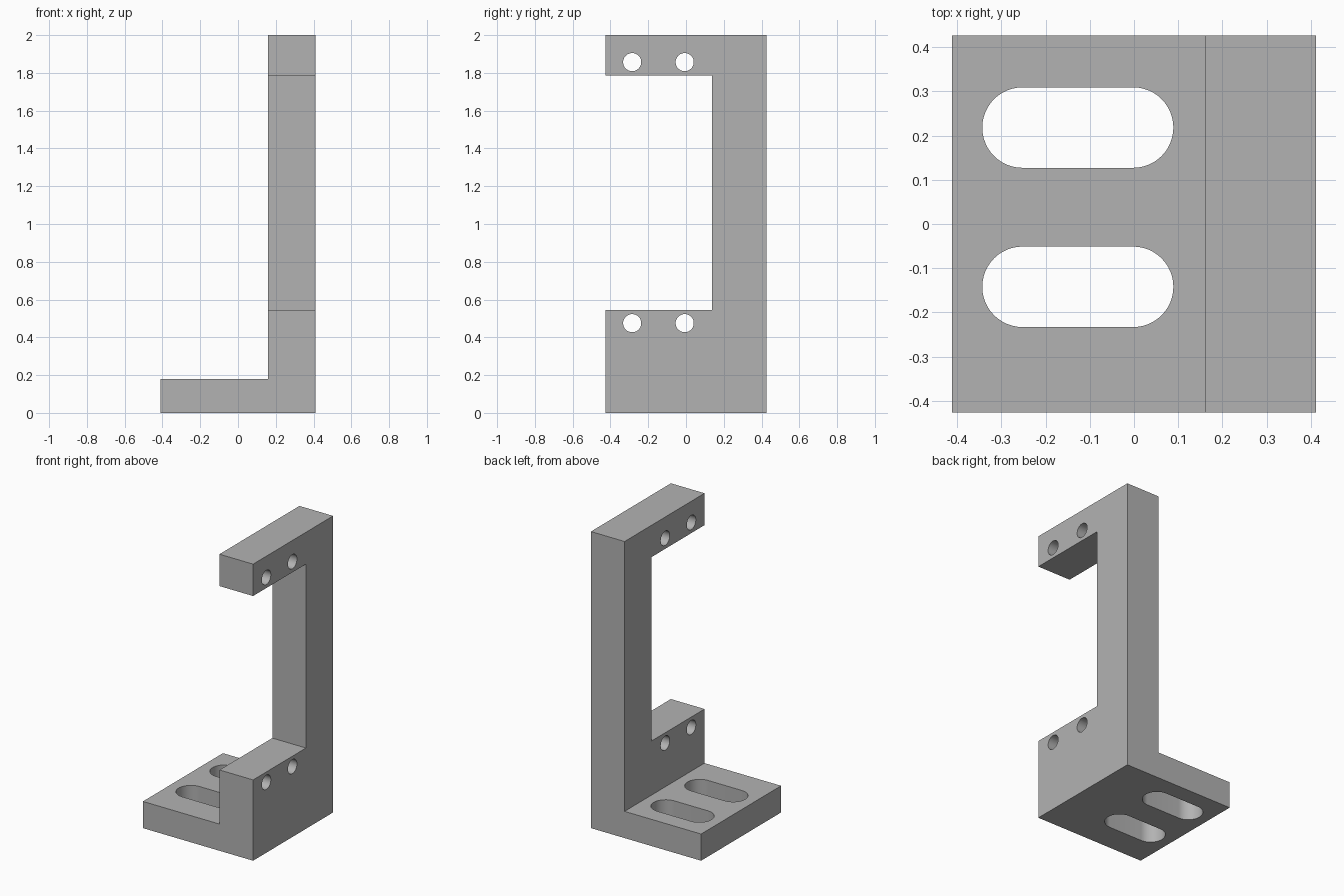
import bpy, bmesh, math
from mathutils import Vector

if "Cube" in bpy.data.objects:
    bpy.data.objects.remove(bpy.data.objects["Cube"], do_unlink=True)

HALF_X, HALF_Y, HEIGHT = 0.411, 0.426, 2.0
WALL_X = 0.16          # inner face of the upright
BASE_TOP = 0.18

grey = bpy.data.materials.new("plain grey")
grey.use_nodes = True
grey.diffuse_color = (0.45, 0.45, 0.45, 1)
grey.node_tree.nodes["Principled BSDF"].inputs["Base Color"].default_value = grey.diffuse_color


def prism(name, points, sweep):
    """Closed solid: a flat outline swept along a vector."""
    bm = bmesh.new()
    face = bm.faces.new([bm.verts.new(p) for p in points])
    top = bmesh.ops.extrude_face_region(bm, geom=[face])["geom"]
    moved = [v for v in top if isinstance(v, bmesh.types.BMVert)]
    bmesh.ops.translate(bm, verts=moved, vec=Vector(sweep))
    bmesh.ops.recalc_face_normals(bm, faces=bm.faces[:])
    mesh = bpy.data.meshes.new(name)
    bm.to_mesh(mesh)
    bm.free()
    mesh.materials.append(grey)
    obj = bpy.data.objects.new(name, mesh)
    bpy.context.collection.objects.link(obj)
    return obj


def arc(cx, cy, radius, start, end, steps):
    angles = [start + (end - start) * i / steps for i in range(steps + 1)]
    return [(cx + radius * math.cos(a), cy + radius * math.sin(a)) for a in angles]


# L-shaped body: base plate and upright in one piece
outline = [(-HALF_X, 0), (HALF_X, 0), (HALF_X, HEIGHT),
           (WALL_X, HEIGHT), (WALL_X, BASE_TOP), (-HALF_X, BASE_TOP)]
bracket = prism("bracket", [(x, -HALF_Y, z) for x, z in outline], (0, 2 * HALF_Y, 0))

cutters = []

# Open window in the upright, leaving a lower block, a rear post and a top arm
window = [(-1, 0.545), (0.137, 0.545), (0.137, 1.785), (-1, 1.785)]
cutters.append(prism("window_cutter", [(0, y, z) for y, z in window], (1, 0, 0)))

# Two long mounting slots through the base
for y in (-0.142, 0.218):
    slot = (arc(-0.002, y, 0.091, -math.pi / 2, math.pi / 2, 24)
            + arc(-0.252, y, 0.091, math.pi / 2, 3 * math.pi / 2, 24))
    cutters.append(prism("slot_cutter", [(px, py, -0.1) for px, py in slot], (0, 0, 0.5)))

# Bolt holes through the lower block and the top arm
for z in (0.475, 1.857):
    for y in (-0.285, -0.007):
        ring = arc(y, z, 0.048, 0, 2 * math.pi, 40)[:-1]
        cutters.append(prism("hole_cutter", [(0, py, pz) for py, pz in ring], (1, 0, 0)))

bpy.context.view_layer.objects.active = bracket
for cutter in cutters:
    cutter.hide_render = True
    cut = bracket.modifiers.new("cut", "BOOLEAN")
    cut.operation = "DIFFERENCE"
    cut.solver = "EXACT"
    cut.object = cutter
    bpy.ops.object.modifier_apply(modifier=cut.name)
    bpy.data.objects.remove(cutter, do_unlink=True)

# Smooth hole and slot walls, crisp edges elsewhere
bpy.ops.object.select_all(action="DESELECT")
bracket.select_set(True)
bpy.ops.object.shade_smooth_by_angle(angle=math.radians(30))
